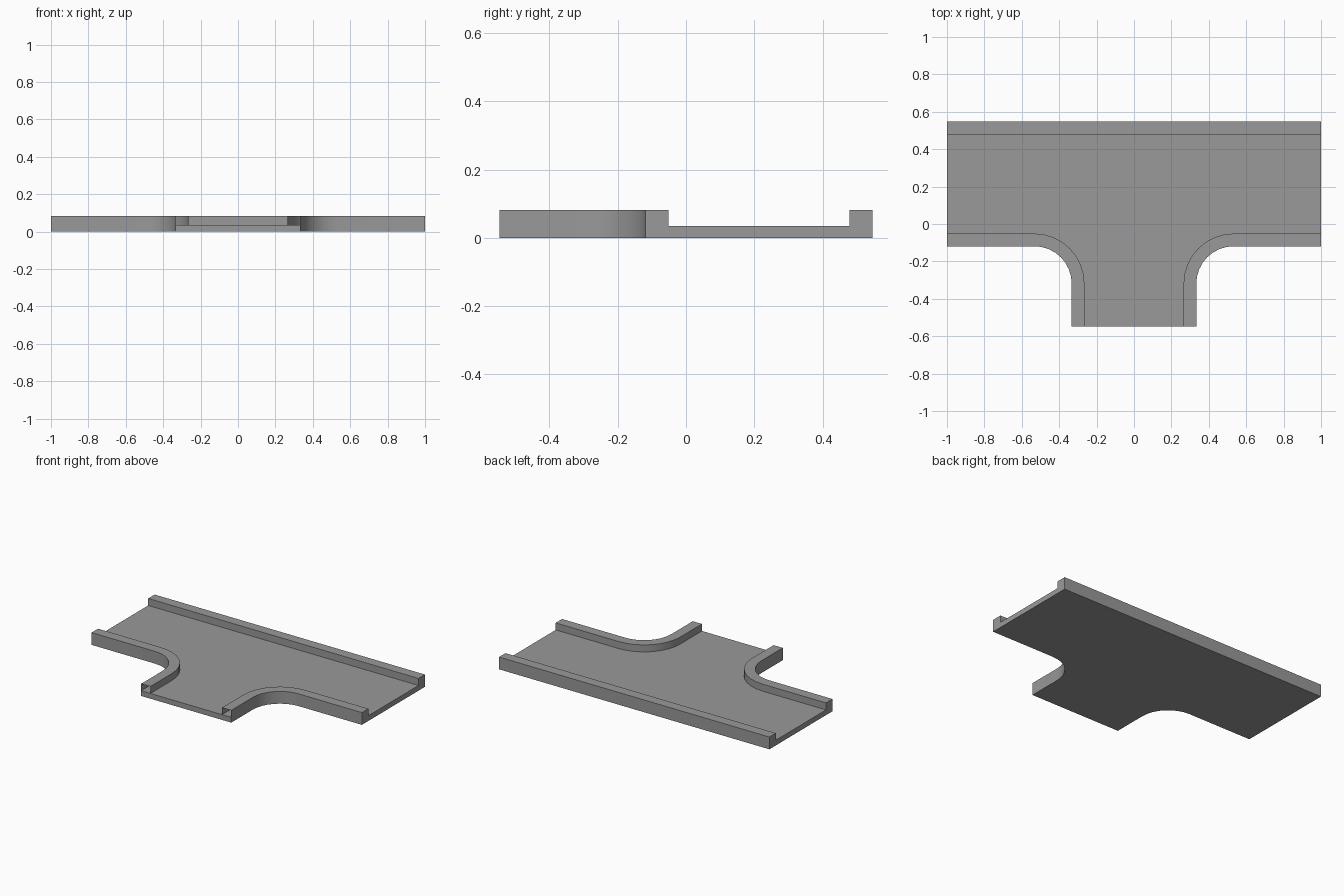
import bpy, bmesh, math
from mathutils import Vector

cube = bpy.data.objects.get("Cube")
if cube:
    bpy.data.objects.remove(cube, do_unlink=True)

LENGTH, DEPTH = 1.0, 0.547        # half sizes
FLOOR, TOP = 0.035, 0.082         # deck and rail heights
WALL, RADIUS = 0.068, 0.2         # rail thickness, outer bend radius
CX, CY = 0.533, -0.319            # centre of the bend
STEPS = 8

grey = bpy.data.materials.new("plain grey")
grey.use_nodes = True
colour = (0.32, 0.32, 0.32, 1)
grey.diffuse_color = colour
grey.node_tree.nodes["Principled BSDF"].inputs["Base Color"].default_value = colour

bm = bmesh.new()


def face(points, facing):
    """Add a face that looks along the facing direction."""
    f = bm.faces.new([bm.verts.new(p) for p in points])
    f.normal_update()
    if f.normal.dot(Vector(facing)) < 0:
        f.normal_flip()


def at(points, z):
    return [(x, y, z) for x, y in points]


def bend(radius, side):
    """Path from the end of the long arm round the bend to the stem end."""
    arc = [math.pi / 2 * (1 + i / STEPS) for i in range(STEPS + 1)]
    pts = [(CX + radius * math.cos(a), CY + radius * math.sin(a)) for a in arc]
    pts = [(LENGTH, CY + radius)] + pts + [(CX - radius, -DEPTH)]
    return [(side * x, y) for x, y in pts]


def rail(inner, outer):
    """Top, channel-side and outer walls of a rail."""
    for i in range(len(inner) - 1):
        a, b, c, d = inner[i], inner[i + 1], outer[i + 1], outer[i]
        out = Vector((c[0] + d[0] - a[0] - b[0], c[1] + d[1] - a[1] - b[1], 0))
        face(at((a, b, c, d), TOP), (0, 0, 1))
        face(at((a, b), FLOOR) + at((b, a), TOP), -out)
        face(at((d, c), 0) + at((c, d), TOP), out)


# Rails: two bent ones in front, a straight one behind
for side in (-1, 1):
    rail(bend(RADIUS + WALL, side), bend(RADIUS, side))
ends = (-LENGTH, LENGTH)
rail([(x, DEPTH - WALL) for x in ends], [(x, DEPTH) for x in ends])

# Deck: underside and channel floor
outline = bend(RADIUS, 1) + bend(RADIUS, -1)[::-1] + [(x, DEPTH) for x in ends]
face(at(outline, 0), (0, 0, -1))
face(at(outline, FLOOR), (0, 0, 1))

# Arm ends: one channel-shaped face each; the stem end closes only the deck
front = CY + RADIUS
section = [(front, 0), (DEPTH, 0), (DEPTH, TOP), (DEPTH - WALL, TOP),
           (DEPTH - WALL, FLOOR), (front + WALL, FLOOR),
           (front + WALL, TOP), (front, TOP)]
for x in ends:
    face([(x, y, z) for y, z in section], (x, 0, 0))
half = CX - RADIUS
stem = [(-half, -DEPTH), (half, -DEPTH)]
face(at(stem, 0) + at(stem[::-1], FLOOR), (0, -1, 0))

bmesh.ops.remove_doubles(bm, verts=bm.verts[:], dist=0.0001)
mesh = bpy.data.meshes.new("junction_channel")
bm.to_mesh(mesh)
bm.free()
mesh.materials.append(grey)
channel = bpy.data.objects.new("junction_channel", mesh)
bpy.context.scene.collection.objects.link(channel)

bpy.ops.object.select_all(action="DESELECT")
channel.select_set(True)
bpy.context.view_layer.objects.active = channel
bpy.ops.object.shade_smooth_by_angle(angle=math.radians(30))
